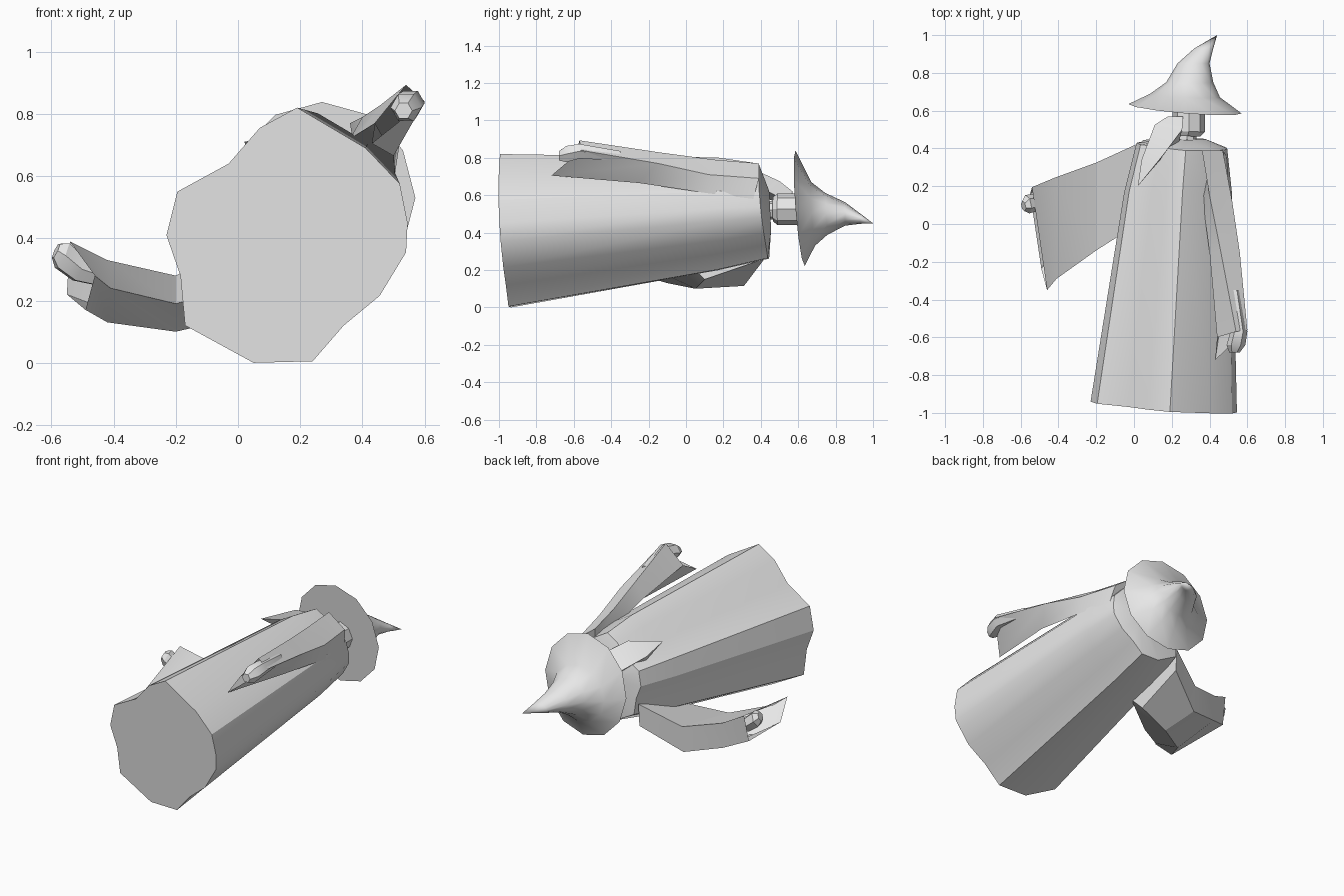
import bpy, bmesh, math
from mathutils import Vector

if "Cube" in bpy.data.objects:
    bpy.data.objects.remove(bpy.data.objects["Cube"])

grey = bpy.data.materials.new("plain grey")
grey.use_nodes = True
grey.diffuse_color = (0.8, 0.8, 0.8, 1)
grey.node_tree.nodes["Principled BSDF"].inputs["Base Color"].default_value = (0.8, 0.8, 0.8, 1)


def loft(name, rings, cap_start=True, cap_end=True, angle=35):
    """Skin a list of equal rings; a one-point ring closes to a tip."""
    bm = bmesh.new()
    rows = [[bm.verts.new(p) for p in ring] for ring in rings]
    for a, b in zip(rows, rows[1:]):
        n = len(a)
        for i in range(n):
            j = (i + 1) % n
            if len(b) == 1:
                bm.faces.new((a[i], a[j], b[0]))
            else:
                bm.faces.new((a[i], a[j], b[j], b[i]))
    if cap_start:
        bm.faces.new(rows[0])
    if cap_end and len(rows[-1]) > 1:
        bm.faces.new(rows[-1])
    bmesh.ops.recalc_face_normals(bm, faces=bm.faces)
    mesh = bpy.data.meshes.new(name)
    bm.to_mesh(mesh)
    bm.free()
    mesh.materials.append(grey)
    obj = bpy.data.objects.new(name, mesh)
    bpy.context.collection.objects.link(obj)
    bpy.ops.object.select_all(action='DESELECT')
    obj.select_set(True)
    bpy.context.view_layer.objects.active = obj
    bpy.ops.object.shade_smooth_by_angle(angle=math.radians(angle))
    return obj


def oval(cx, y, cz, rx, rz, sides, tilt_x=0, tilt_z=0):
    """Ring across the body axis, optionally tilted."""
    ring = []
    for i in range(sides):
        a = math.tau * i / sides
        dx, dz = rx * math.cos(a), rz * math.sin(a)
        ring.append((cx + dx, y + tilt_x * dx + tilt_z * dz, cz + dz))
    return ring


def tube(name, stations, sides=6):
    """Round limb through (point, radius) stations."""
    axis = Vector(stations[-1][0]) - Vector(stations[0][0])
    turn = axis.to_track_quat('Z', 'Y')
    rings = []
    for point, r in stations:
        rings.append([Vector(point) + turn @ Vector((r * math.cos(math.tau * i / sides),
                     r * math.sin(math.tau * i / sides), 0)) for i in range(sides)])
    return loft(name, rings, angle=30)


# Robe: one uneven hem outline scaled up to the shoulders and collar
hem = [(.19, .82), (.07, .755), (-.03, .64), (-.195, .55), (-.23, .41), (-.185, .28),
       (-.17, .12), (.05, 0), (.24, .005), (.34, .12), (.455, .215), (.54, .355),
       (.545, .45), (.52, .575), (.41, .69)]


def robe_ring(cx, cz, s, y, tilt_x, tilt_z):
    ring = []
    for x, z in hem:
        dx, dz = (x - .16) * s, (z - .41) * s
        ring.append((cx + dx, y + tilt_x * dx + tilt_z * dz, cz + dz))
    return ring


loft("robe", [
    robe_ring(.16, .41, 1, -.968, -.07, -.06),
    robe_ring(.235, .50, .735, .17, 0, 0),
    robe_ring(.255, .515, .62, .415, -.06, -.1),
    robe_ring(.28, .52, .25, .45, 0, -.05)], angle=30)

# Neck and head
tube("neck", [((.28, .42, .52), .05), ((.28, .49, .52), .05)], 8)
tube("head", [((.285, .465, .525), .065), ((.29, .49, .525), .085),
              ((.29, .62, .525), .085)], 8)

# Beard: flattened and swept over the chest
loft("beard", [
    [(.18, .57, .58), (.26, .57, .62), (.26, .55, .56), (.21, .56, .53)],
    [(.11, .525, .61), (.255, .50, .675), (.24, .44, .62), (.14, .44, .58)],
    [(.04, .34, .66), (.15, .36, .74), (.13, .33, .68), (.06, .32, .62)],
    [(.02, .20, .71)]], angle=30)

# Hat: wide tilted brim narrowing to a bent point
loft("hat", [
    oval(.27, .61, .53, .30, .308, 12, -.083, -.08),
    oval(.27, .68, .50, .185, .17, 12, -.05, -.06),
    oval(.295, .75, .50, .125, .112, 12, 0, -.05),
    oval(.315, .85, .50, .085, .063, 12),
    oval(.37, .93, .475, .05, .028, 12),
    [(.44, 1.0, .45)]], angle=50)

# Sleeves: draped lofts, open at the cuffs
loft("left_sleeve", [
    [(.36, .39, .77), (.47, .39, .69), (.49, .36, .58), (.38, .36, .64)],
    [(.40, .15, .79), (.52, .12, .71), (.505, .12, .61), (.36, .15, .72)],
    [(.46, -.15, .83), (.56, -.15, .77), (.50, -.25, .665), (.40, -.15, .745)],
    [(.54, -.57, .893), (.60, -.56, .84), (.43, -.72, .705), (.44, -.60, .77)]],
    cap_end=False, angle=30)
loft("right_sleeve", [
    [(.03, .43, .40), (.03, .42, .26), (.02, .10, .15), (.02, 0, .25)],
    [(-.20, .325, .28), (-.20, .31, .115), (-.20, .05, .10), (-.20, -.14, .19)],
    [(-.42, .245, .33), (-.42, .23, .17), (-.42, -.10, .13), (-.41, -.29, .24)],
    [(-.54, .195, .39), (-.55, .16, .22), (-.49, -.24, .17), (-.46, -.35, .28)]],
    cap_end=False, angle=30)

# Hands
tube("left_hand", [((.53, -.35, .81), .03), ((.555, -.57, .835), .045),
                   ((.54, -.64, .82), .05), ((.532, -.68, .81), .028)])
tube("right_hand", [((-.38, .14, .26), .03), ((-.51, .115, .30), .045),
                    ((-.565, .105, .345), .05), ((-.585, .095, .36), .028)])
